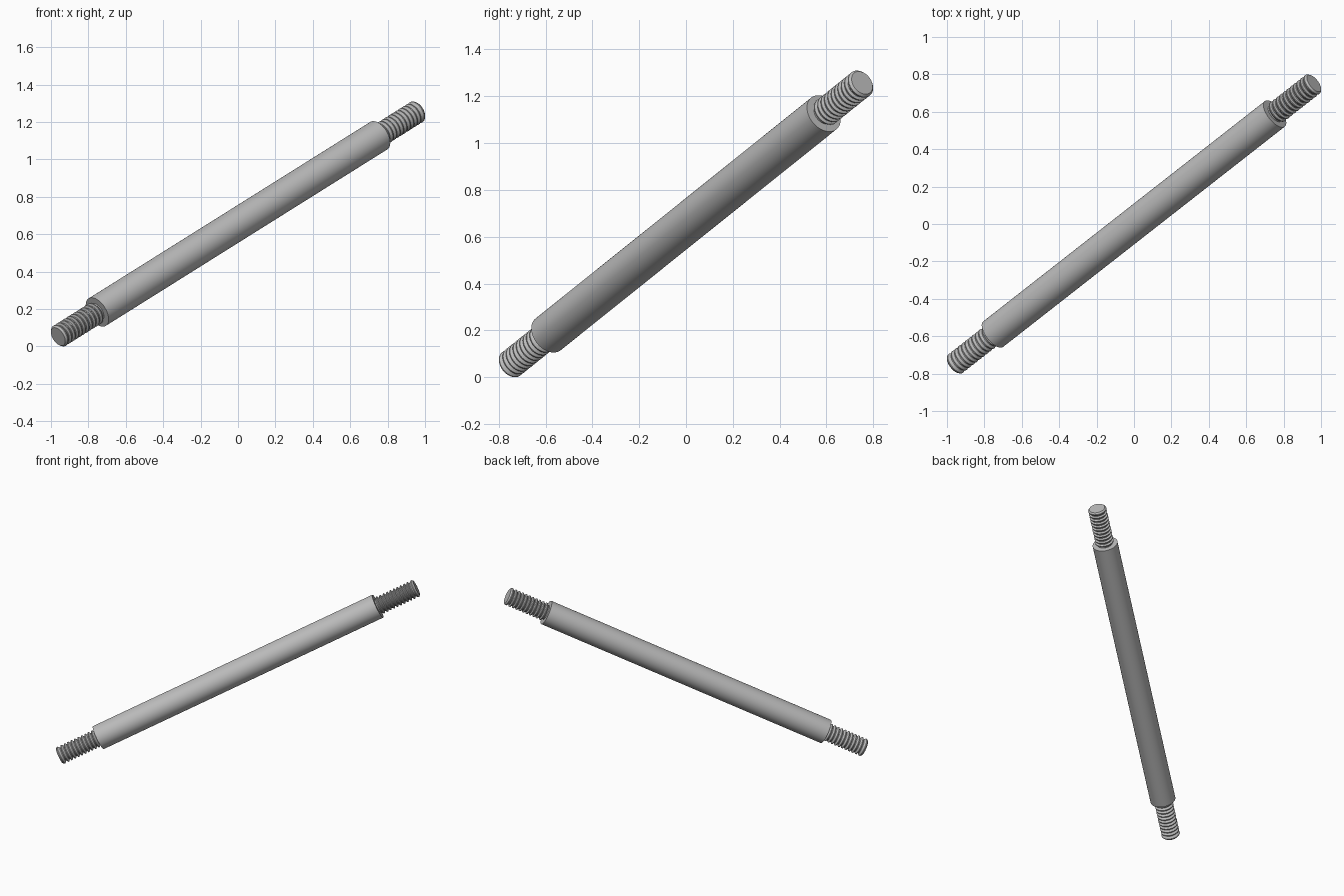
import bpy, bmesh, math
from mathutils import Vector, Matrix

cube = bpy.data.objects.get("Cube")
if cube:
    bpy.data.objects.remove(cube, do_unlink=True)

# Overall dimensions
AXIS = Vector((0.955, 0.747, 0.5985)).normalized()
CENTRE = Vector((0, 0, 0.655))
BODY_R, BODY_HALF = 0.0865, 1.066
CREST_R, ROOT_R, TIP_R = 0.063, 0.051, 0.054
TIP_END, CHAMFER, TURNS = 1.362, 0.010, 11
SEGMENTS = 64

steel = bpy.data.materials.new("brushed steel grey")
steel.use_nodes = True
grey = (0.5, 0.5, 0.5, 1)
steel.diffuse_color = grey
steel.node_tree.nodes["Principled BSDF"].inputs["Base Color"].default_value = grey


def lathe(name, profile, direction):
    """Spin (radius, height) points around direction and cap both ends."""
    bm = bmesh.new()
    rings = []
    for r, h in profile:
        angles = [2 * math.pi * i / SEGMENTS for i in range(SEGMENTS)]
        rings.append([bm.verts.new((r * math.cos(a), r * math.sin(a), h)) for a in angles])
    for low, high in zip(rings, rings[1:]):
        for i in range(SEGMENTS):
            j = (i + 1) % SEGMENTS
            bm.faces.new((low[i], low[j], high[j], high[i]))
    bm.faces.new(rings[0][::-1])
    bm.faces.new(rings[-1])
    turn = direction.to_track_quat('Z', 'Y').to_matrix().to_4x4()
    bm.transform(Matrix.Translation(CENTRE) @ turn)
    mesh = bpy.data.meshes.new(name)
    bm.to_mesh(mesh)
    bm.free()
    mesh.materials.append(steel)
    obj = bpy.data.objects.new(name, mesh)
    bpy.context.collection.objects.link(obj)
    bpy.ops.object.select_all(action='DESELECT')
    obj.select_set(True)
    bpy.context.view_layer.objects.active = obj
    bpy.ops.object.shade_smooth_by_angle(angle=math.radians(30))
    return obj


# Plain cylindrical shaft
lathe("rod_body", [(BODY_R, -BODY_HALF), (BODY_R, BODY_HALF)], AXIS)

# Thread profile: repeated V grooves, then a chamfered tip
pitch = (TIP_END - CHAMFER - BODY_HALF) / TURNS
thread = [(ROOT_R, BODY_HALF - pitch)]
for k in range(TURNS):
    base = BODY_HALF + k * pitch
    thread += [(ROOT_R, base + pitch * 0.1), (ROOT_R, base + pitch * 0.3),
               (CREST_R, base + pitch * 0.8), (CREST_R, base + pitch)]
    if k < TURNS - 1:
        thread[-1] = (CREST_R, base + pitch * 0.9)
        thread[-2] = (CREST_R, base + pitch * 0.7)
thread.append((TIP_R, TIP_END))

# Threaded stud at each end
for name, direction in (("upper_thread", AXIS), ("lower_thread", -AXIS)):
    lathe(name, thread, direction)
